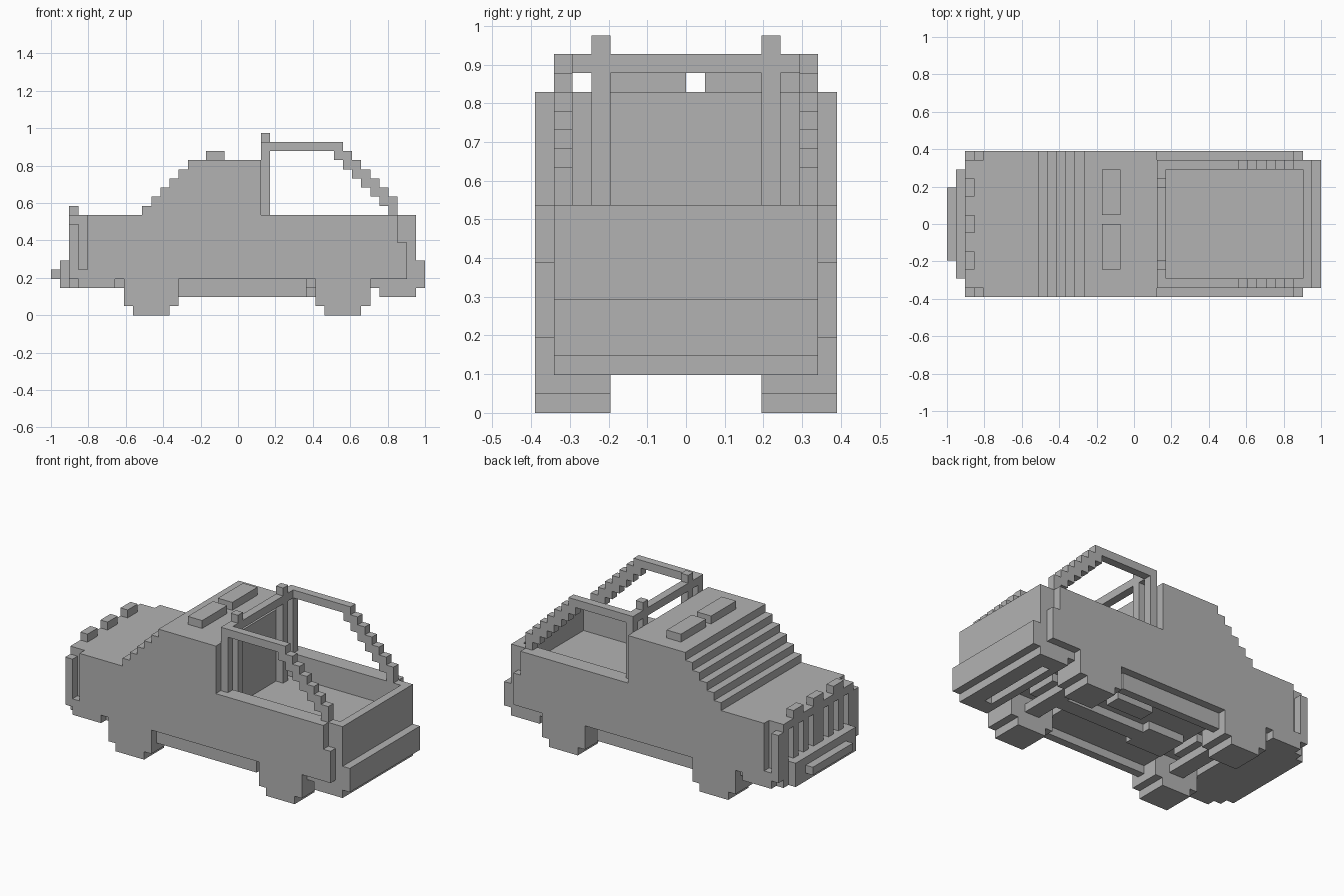
import bpy
import bmesh

U = 2 / 41  # edge of one building block
old = bpy.data.objects.get("Cube")
if old:
    bpy.data.objects.remove(old, do_unlink=True)

grey = bpy.data.materials.new("plain grey")
grey.use_nodes = True
grey.diffuse_color = (0.45, 0.45, 0.45, 1)
grey.node_tree.nodes["Principled BSDF"].inputs["Base Color"].default_value = (0.45, 0.45, 0.45, 1)


def prism(name, outline, y0, y1):
    """Extrude an (x, z) outline, given in blocks, from y0 to y1."""
    bm = bmesh.new()
    face = bm.faces.new([bm.verts.new(((x - 20.5) * U, y0 * U, z * U)) for x, z in outline])
    ext = bmesh.ops.extrude_face_region(bm, geom=[face])
    verts = [v for v in ext["geom"] if isinstance(v, bmesh.types.BMVert)]
    bmesh.ops.translate(bm, verts=verts, vec=(0, (y1 - y0) * U, 0))
    bmesh.ops.recalc_face_normals(bm, faces=bm.faces)
    mesh = bpy.data.meshes.new(name)
    bm.to_mesh(mesh)
    bm.free()
    mesh.materials.append(grey)
    obj = bpy.data.objects.new(name, mesh)
    bpy.context.collection.objects.link(obj)
    return obj


def box(name, x0, x1, y0, y1, z0, z1):
    return prism(name, [(x0, z0), (x1, z0), (x1, z1), (x0, z1)], y0, y1)


def pair(name, x0, x1, y0, y1, z0, z1):
    box("right_" + name, x0, x1, -y1, -y0, z0, z1)
    box("left_" + name, x0, x1, y0, y1, z0, z1)


# Engine bay and lower cabin, with a slot behind each front corner
box("hood", 3, 23, -7, 7, 4, 11)
pair("fender", 4, 23, 7, 8, 4, 11)
pair("fender_slot_floor", 3, 4, 7, 8, 4, 5)
pair("front_corner", 2, 3, 7, 8, 4, 10)

# Grille: frame, slats and three small lamps on top
box("grille_base", 2, 3, -7, 7, 3, 6)
box("grille_top", 2, 3, -7, 7, 10, 11)
box("grille_centre", 2, 3, -1, 1, 6, 10)
for y in (2, 4, 6):
    pair("grille_slat", 2, 3, y, y + 1, 6, 10)
for y in (-4, 0, 4):
    box("top_lamp", 2, 3, y - 1, y + 1, 11, 12)
box("front_bumper", 1, 2, -6, 6, 3, 6)
box("bumper_bar", 0, 1, -4, 4, 4, 5)

# Stepped cabin and roof blocks
steps = [(23, 11), (23, 17)]
for i in range(6):
    steps += [(15 - i, 17 - i), (15 - i, 16 - i)]
prism("cabin", steps, -8, 8)
box("right_roof_block", 17, 19, -5, 0, 17, 18)
box("left_roof_block", 17, 19, 1, 6, 17, 18)

# Open cargo bed
box("bed_floor", 23, 39, -6, 6, 4, 8)
pair("bed_inner_wall", 23, 39, 6, 7, 4, 11)
pair("bed_outer_wall", 23, 38, 7, 8, 4, 11)
pair("bed_rear_corner", 38, 39, 7, 8, 4, 8)
box("tailgate", 39, 40, -7, 7, 3, 11)
box("rear_bumper", 40, 41, -7, 7, 3, 6)

# Roll cage: posts, crossbar and stepped side rails
pair("cage_post", 23, 24, 4, 5, 8, 20)
pair("cage_outer_post", 23, 24, 6, 7, 11, 18)
box("cage_crossbar", 23, 24, -7, 7, 18, 19)
upper, lower = [(24, 19)], [(24, 18), (31, 18)]
for i in range(7):
    upper += [(32 + i, 19 - i), (32 + i, 18 - i)]
    lower += [(31 + i, 17 - i), (32 + i, 17 - i)]
upper[-1] = (38, 11)
lower = lower[:-1]
prism("right_cage_rail", upper + lower[::-1], -7, -6)
prism("left_cage_rail", upper + lower[::-1], 6, 7)

# Wheels
wheel = [(9, 0), (13, 0), (13, 1), (14, 1), (14, 4), (8, 4), (8, 1), (9, 1)]
for place, dx in (("front", 0), ("rear", 21)):
    outline = [(x + dx, z) for x, z in wheel]
    prism("right_" + place + "_wheel", outline, -8, -4)
    prism("left_" + place + "_wheel", outline, 4, 8)
    box(place + "_axle", 10 + dx, 12 + dx, -4, 4, 2, 3)
    box(place + "_axle_mount", 9 + dx, 13 + dx, -2, 2, 3, 4)

# Underbody
box("front_under_plate", 2, 8, -7, 7, 3, 4)
pair("front_under_lip", 3, 7, 7, 8, 3, 4)
pair("sill", 14, 28, 6, 7, 2, 4)
box("middle_under_plate", 14, 29, -6, 6, 3, 4)
box("gearbox", 15, 20, -2, 2, 2, 3)
box("drive_shaft", 20, 31, -1, 1, 2, 3)
box("exhaust", 22, 27, 3, 5, 2, 3)
box("rear_under_plate", 35, 40, -7, 7, 3, 4)
pair("rear_under_rail", 36, 40, 5, 7, 2, 3)
box("rear_under_beam", 38, 40, -5, 5, 2, 3)
box("rear_under_crossmember", 36, 37, -5, 5, 2, 3)
